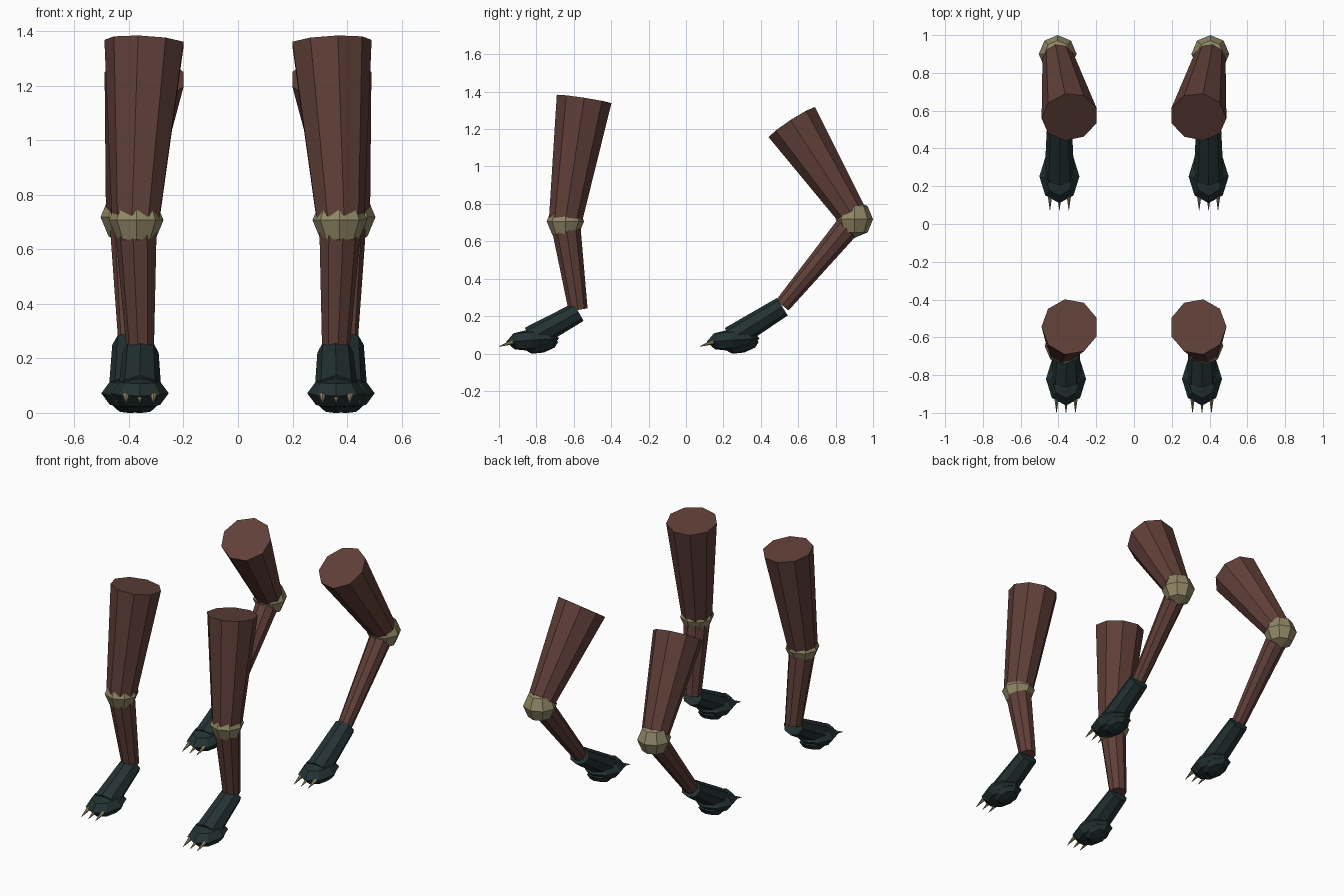
import bpy, bmesh
from math import cos, sin, tau, radians
from mathutils import Vector, Matrix

if "Cube" in bpy.data.objects:
    bpy.data.objects.remove(bpy.data.objects["Cube"], do_unlink=True)


def material(name, color):
    m = bpy.data.materials.new(name)
    m.use_nodes = True
    m.diffuse_color = (*color, 1)
    bsdf = m.node_tree.nodes["Principled BSDF"]
    bsdf.inputs["Base Color"].default_value = (*color, 1)
    bsdf.inputs["Roughness"].default_value = 0.8
    return m


HIDE = material("brown hide", (0.118, 0.050, 0.040))
PAW = material("dark teal paw", (0.017, 0.031, 0.032))
BONE = material("bone", (0.285, 0.245, 0.135))


def finish(bm, name, mat, side):
    """Flip to the chosen side and turn the bmesh into a flat-shaded object."""
    for v in bm.verts:
        v.co.x *= side
    bmesh.ops.recalc_face_normals(bm, faces=bm.faces)
    me = bpy.data.meshes.new(name)
    bm.to_mesh(me)
    bm.free()
    me.materials.append(mat)
    bpy.context.collection.objects.link(bpy.data.objects.new(name, me))


def limb(name, mat, side, start, end, r1, r2, sides=9, widen=1.0):
    """Tapered prism between two points, one corner turned outward."""
    bm = bmesh.new()
    start, end = Vector(start), Vector(end)
    axis = (end - start).normalized()
    v = axis.cross(Vector((1, 0, 0))).normalized()
    u = v.cross(axis)
    rings = []
    for c, r in ((start, r1), (end, r2)):
        rings.append([bm.verts.new(c + u * (r * widen * cos(tau * i / sides))
                                   + v * (r * sin(tau * i / sides)))
                      for i in range(sides)])
        bm.faces.new(rings[-1])
    for i in range(sides):
        j = (i + 1) % sides
        bm.faces.new((rings[0][i], rings[0][j], rings[1][j], rings[1][i]))
    finish(bm, name, mat, side)


def ball(name, mat, side, center, size, tilt=0):
    """Faceted eight-sided ellipsoid."""
    bm = bmesh.new()
    m = (Matrix.Translation(center) @ Matrix.Rotation(radians(tilt), 4, "X")
         @ Matrix.Diagonal((*size, 1)))
    bmesh.ops.create_uvsphere(bm, u_segments=8, v_segments=4, radius=1, matrix=m)
    finish(bm, name, mat, side)


def claw(name, side, base, tip):
    bm = bmesh.new()
    base, tip = Vector(base), Vector(tip)
    d = tip - base
    m = Matrix.Translation((base + tip) / 2) @ d.to_track_quat("Z", "Y").to_matrix().to_4x4()
    bmesh.ops.create_cone(bm, cap_ends=True, segments=6, radius1=0.013,
                          radius2=0.001, depth=d.length, matrix=m)
    finish(bm, name, BONE, side)


def foot(name, side, x, y, ankle):
    """Sloping instep, flattened paw, sole pad and three claws."""
    limb(name + "_instep", PAW, side, ankle, (x, y - 0.01, 0.08), 0.055, 0.066, 8, 1.2)
    ball(name + "_paw", PAW, side, (x, y, 0.072), (0.106, 0.142, 0.06), 4)
    ball(name + "_sole_pad", PAW, side, (x, y + 0.05, 0.04), (0.075, 0.09, 0.036), 15)
    for i in (-1, 0, 1):
        cx = x + 0.05 * i
        claw(f"{name}_claw_{i + 2}", side, (cx, y - 0.105, 0.062), (cx, y - 0.18, 0.037))


for side, label in ((1, "left"), (-1, "right")):
    # Front leg
    f = f"front_{label}"
    limb(f + "_upper_leg", HIDE, side, (0.34, -0.545, 1.36), (0.373, -0.645, 0.71), 0.15, 0.09)
    ball(f + "_knee", BONE, side, (0.373, -0.645, 0.707), (0.1, 0.1, 0.1))
    limb(f + "_lower_leg", HIDE, side, (0.373, -0.645, 0.70), (0.357, -0.577, 0.235), 0.08, 0.052)
    foot(f + "_foot", side, 0.36, -0.82, (0.357, -0.575, 0.222))

    # Rear leg
    r = f"rear_{label}"
    limb(r + "_upper_leg", HIDE, side, (0.34, 0.567, 1.235), (0.402, 0.883, 0.75), 0.15, 0.083)
    ball(r + "_knee", BONE, side, (0.404, 0.9, 0.718), (0.1, 0.1, 0.1))
    limb(r + "_lower_leg", HIDE, side, (0.402, 0.875, 0.69), (0.395, 0.515, 0.258), 0.068, 0.044)
    foot(r + "_foot", side, 0.395, 0.252, (0.395, 0.515, 0.25))
